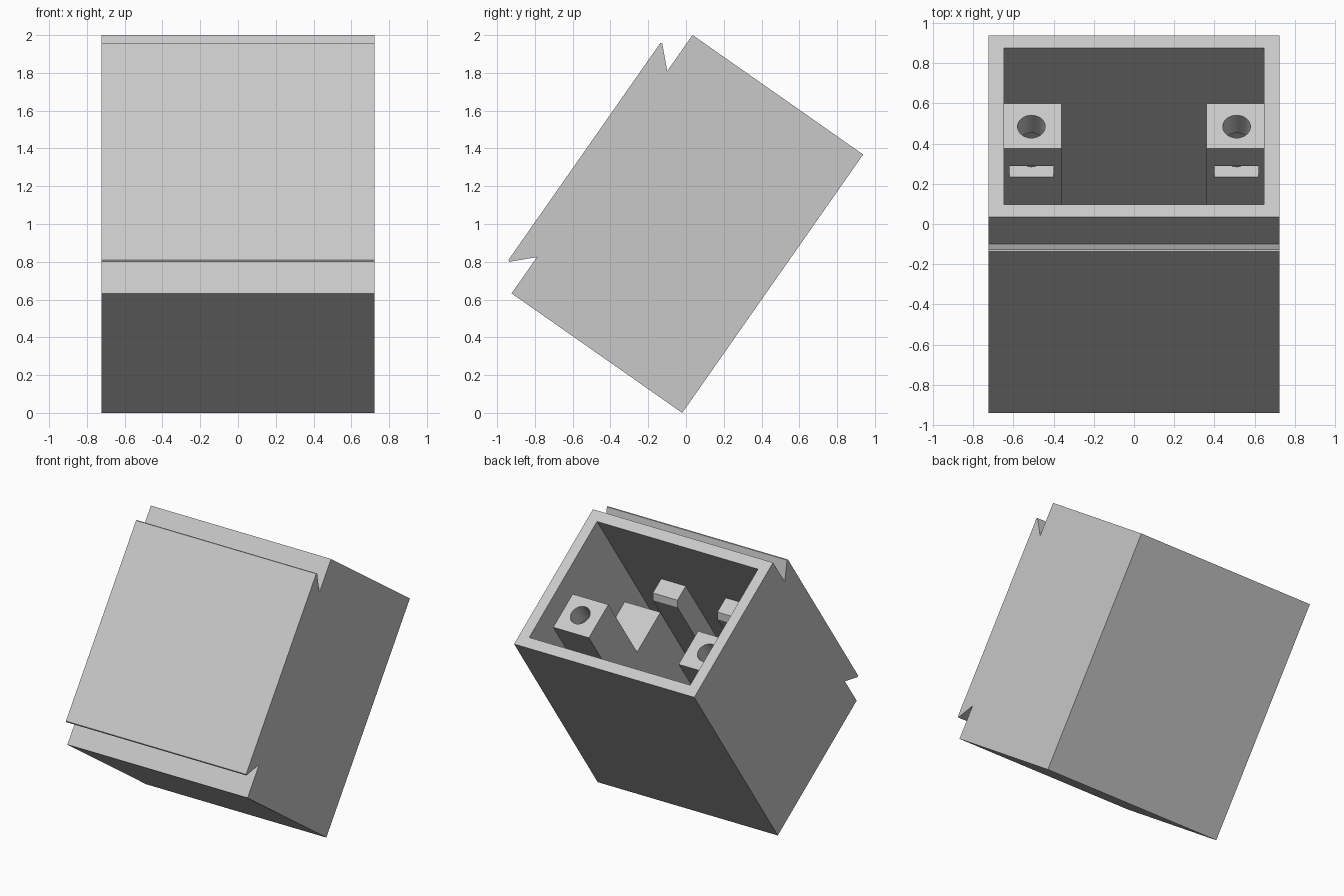
import bpy, bmesh, math
from mathutils import Matrix

if "Cube" in bpy.data.objects:
    bpy.data.objects.remove(bpy.data.objects["Cube"])

# Everything is drawn upright in a local frame (x across, y along the box,
# z through its depth), then tilted about x to rest on its lower back edge.
TILT = Matrix.Translation((0, -0.02, 0)) @ Matrix.Rotation(math.radians(55), 4, 'X')
LENGTH, DEPTH, HALF, WALL = 1.67, 1.103, 0.723, 0.077

grey = bpy.data.materials.new("light_grey")
grey.diffuse_color = (0.58, 0.58, 0.58, 1)
grey.use_nodes = True
grey.node_tree.nodes["Principled BSDF"].inputs["Base Color"].default_value = grey.diffuse_color


def add_object(name, bm):
    bmesh.ops.recalc_face_normals(bm, faces=bm.faces)
    mesh = bpy.data.meshes.new(name)
    bm.to_mesh(mesh)
    bm.free()
    mesh.materials.append(grey)
    ob = bpy.data.objects.new(name, mesh)
    ob.matrix_world = TILT
    bpy.context.collection.objects.link(ob)
    return ob


def extrude(name, profile, x0, x1):
    """Prism of a (length, depth) profile between x0 and x1."""
    bm = bmesh.new()
    face = bm.faces.new([bm.verts.new((x0, u, v)) for u, v in profile])
    new = bmesh.ops.extrude_face_region(bm, geom=[face])["geom"]
    verts = [g for g in new if isinstance(g, bmesh.types.BMVert)]
    bmesh.ops.translate(bm, verts=verts, vec=(x1 - x0, 0, 0))
    return add_object(name, bm)


def rect(u0, u1, v0, v1):
    return [(u0, v0), (u1, v0), (u1, v1), (u0, v1)]


def cylinder(name, x, v, u0, u1, radius):
    bm = bmesh.new()
    place = Matrix.Translation((x, (u0 + u1) / 2, v)) @ Matrix.Rotation(math.pi / 2, 4, 'X')
    bmesh.ops.create_cone(bm, cap_ends=True, segments=32, radius1=radius,
                          radius2=radius, depth=u1 - u0, matrix=place)
    return add_object(name, bm)


def cut(ob, cutter):
    mod = ob.modifiers.new("cut", 'BOOLEAN')
    mod.operation, mod.solver, mod.object = 'DIFFERENCE', 'EXACT', cutter
    bpy.context.view_layer.update()
    bpy.context.view_layer.objects.active = ob
    bpy.ops.object.modifier_apply(modifier=mod.name)
    bpy.data.objects.remove(cutter)


# Box with a dovetail plate on its front, hollowed from the upper end
shell = extrude("box_shell", [
    (0, 0), (LENGTH, 0), (LENGTH, DEPTH),
    (1.437, DEPTH), (1.542, 1.209), (1.537, 1.218),
    (0.136, 1.218), (0.13, 1.209), (0.234, DEPTH), (0, DEPTH)], -HALF, HALF)
cut(shell, extrude("cavity", rect(WALL, LENGTH + 0.1, WALL, DEPTH - WALL),
                   WALL - HALF, HALF - WALL))

for side, s in (("left", -1), ("right", 1)):
    # Stepped screw block against the side wall, with screw hole and nut slot
    block = extrude(side + "_screw_block", [
        (0.04, 0.285), (1.486, 0.285), (1.486, 0.557),
        (0.911, 0.557), (0.911, 0.883), (0.04, 0.883)], s * 0.36, s * 0.68)
    cut(block, cylinder("screw_hole", s * 0.51, 0.425, 0.95, 1.6, 0.069))
    cut(block, extrude("nut_slot", rect(1.236, 1.332, 0.315, 0.7), s * 0.40, s * 0.62))
    bpy.context.view_layer.objects.active = block
    block.select_set(True)
    bpy.ops.object.shade_smooth_by_angle(angle=math.radians(30))
    block.select_set(False)

    # Chamfered support rib on the inside of the front wall
    extrude(side + "_support_rib", [
        (0.04, 0.88), (1.063, 0.88), (1.106, 0.91),
        (1.106, 1.05), (0.04, 1.05)], s * 0.16, s * 0.358)
